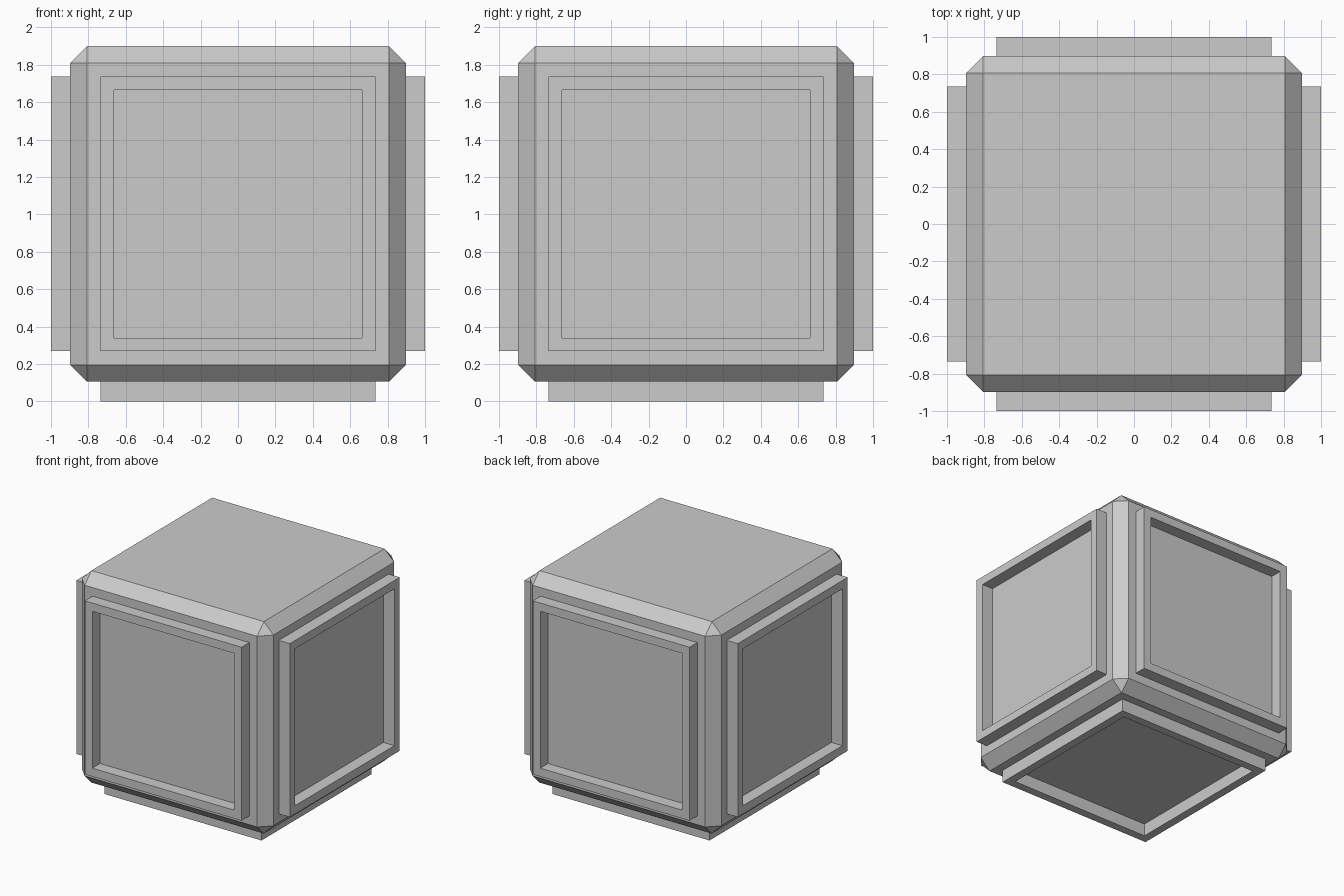
import bpy, bmesh
from mathutils import Vector

if "Cube" in bpy.data.objects:
    bpy.data.objects.remove(bpy.data.objects["Cube"])

HALF = 0.897      # half width of the chamfered body
CHAMFER = 0.09
RIM = 0.103       # how far the raised frames stand out
CENTRE_Z = 1.003

bm = bmesh.new()

# Chamfered cube body
bmesh.ops.create_cube(bm, size=2 * HALF)
bmesh.ops.bevel(bm, geom=bm.edges[:], offset=CHAMFER, offset_type='OFFSET',
                segments=1, profile=0.5, affect='EDGES')
# Make the chamfer setback exact on every axis
for v in bm.verts:
    v.co = Vector([(1 if c > 0 else -1) * (HALF if abs(c) > HALF - 0.01 else HALF - CHAMFER)
                   for c in v.co])
bm.normal_update()


def push(face, distance):
    """Extrude one face along its normal and return the moved face."""
    n = face.normal.copy()
    new = bmesh.ops.extrude_discrete_faces(bm, faces=[face])["faces"][0]
    bmesh.ops.translate(bm, verts=new.verts[:], vec=n * distance)
    new.normal_update()
    return new


# Raised square frame on every side except the top
sides = [f for f in bm.faces if max(map(abs, f.normal)) > 0.99 and f.normal.z < 0.5]
for face in sides:
    rim = CENTRE_Z - HALF if face.normal.z < -0.5 else RIM
    bmesh.ops.inset_individual(bm, faces=[face], thickness=0.103)
    face = push(face, rim)
    bmesh.ops.inset_individual(bm, faces=[face], thickness=0.1)
    push(face, -rim)

mesh = bpy.data.meshes.new("framed_cube")
bm.to_mesh(mesh)
bm.free()
cube = bpy.data.objects.new("framed_cube", mesh)
cube.location.z = CENTRE_Z
bpy.context.collection.objects.link(cube)
